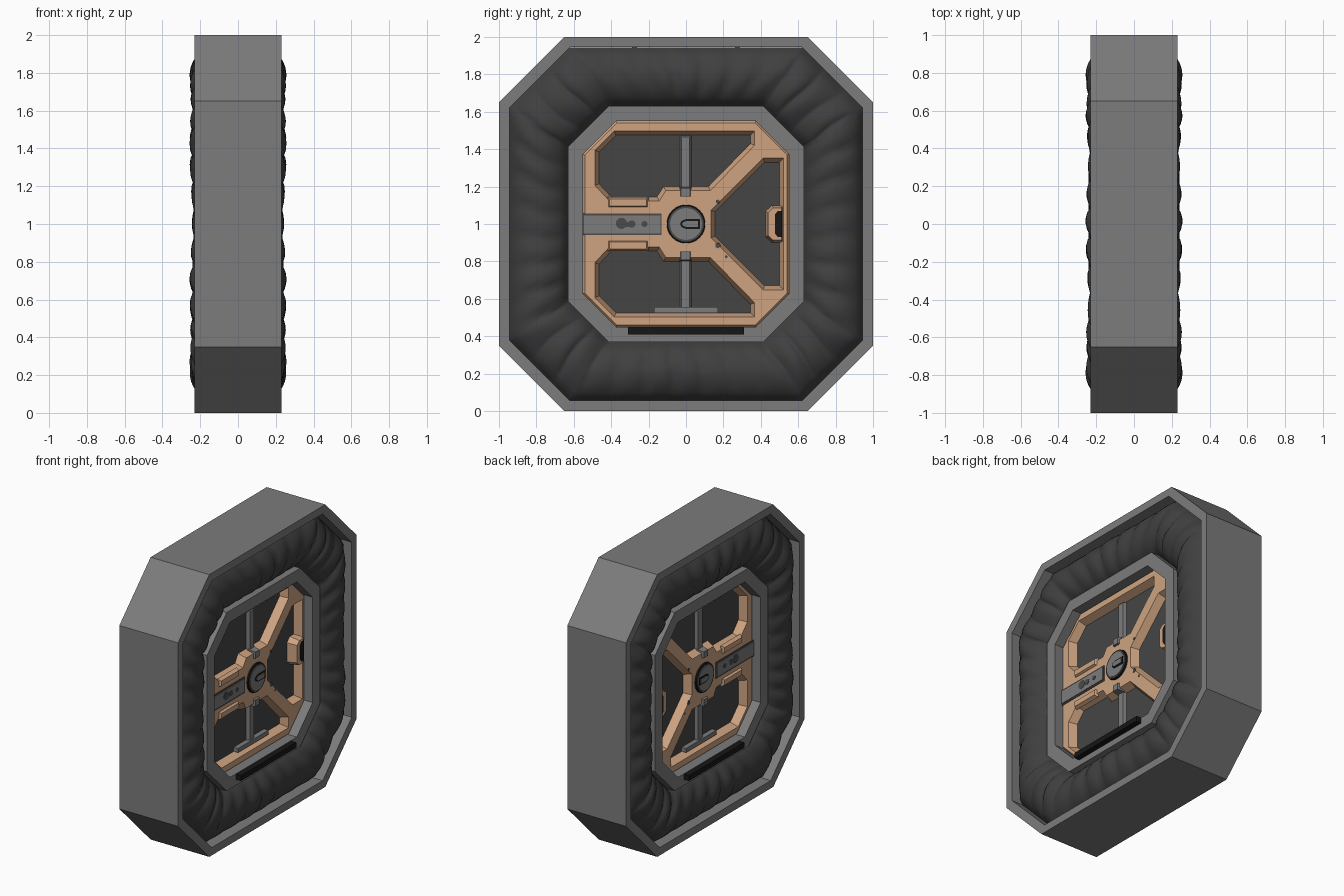
import bpy, bmesh, math
from mathutils import Vector

if "Cube" in bpy.data.objects:
    bpy.data.objects.remove(bpy.data.objects["Cube"])


def mat(name, r, g, b):
    m = bpy.data.materials.new(name)
    m.diffuse_color = (r, g, b, 1)
    m.use_nodes = True
    m.node_tree.nodes["Principled BSDF"].inputs["Base Color"].default_value = m.diffuse_color
    return m


GRAY = mat("frame gray", 0.2, 0.2, 0.2)
PAD = mat("padding charcoal", 0.05, 0.05, 0.05)
PANEL = mat("panel charcoal", 0.06, 0.06, 0.06)
ORANGE = mat("door orange", 0.62, 0.37, 0.22)
BLACK = mat("black", 0.008, 0.008, 0.008)
MARK = mat("mark gray", 0.07, 0.07, 0.07)


def finish(name, bm, material, smooth=False):
    me = bpy.data.meshes.new(name)
    bm.to_mesh(me)
    bm.free()
    me.materials.append(material)
    ob = bpy.data.objects.new(name, me)
    bpy.context.collection.objects.link(ob)
    for p in me.polygons:
        p.use_smooth = smooth
    return ob


def octagon(h, c):
    return [(h, -c), (h, c), (c, h), (-c, h), (-h, c), (-h, -c), (-c, -h), (c, -h)]


def rect(y0, y1, z0, z1):
    return [(y0, z0), (y1, z0), (y1, z1), (y0, z1)]


def circle(r, y=0, z=0, n=32):
    return [(y + r * math.cos(2 * math.pi * i / n), z + r * math.sin(2 * math.pi * i / n))
            for i in range(n)]


def offset(poly, d):
    """Push a counter-clockwise outline outwards by d."""
    out, n = [], len(poly)
    for i in range(n):
        a, b, c = (Vector(poly[(i + k) % n]) for k in (-1, 0, 1))
        e1, e2 = (b - a).normalized(), (c - b).normalized()
        n1, n2 = Vector((e1.y, -e1.x)), Vector((e2.y, -e2.x))
        out.append(tuple(b + (n1 + n2) / (1 + n1.dot(n2)) * d))
    return out


def flip_z(poly):
    return [(y, -z) for y, z in reversed(poly)]


def loop(bm, poly, x):
    return [bm.verts.new((x, y, z + 1)) for y, z in poly]


def bridge(bm, a, b):
    n = len(a)
    for i in range(n):
        bm.faces.new((a[i], a[(i + 1) % n], b[(i + 1) % n], b[i]))


def plates(name, polys, x0, x1, material, bevel=0.0):
    """Prisms on both faces of the door, optionally with sloped sides."""
    bm = bmesh.new()
    for poly in polys:
        for s in (1, -1):
            a = loop(bm, poly, s * x0)
            b = loop(bm, offset(poly, -bevel) if bevel else poly, s * x1)
            bridge(bm, a, b)
            bm.faces.new(a)
            bm.faces.new(b)
    bmesh.ops.recalc_face_normals(bm, faces=bm.faces)
    return finish(name, bm, material)


def ring(name, outer, inner, x, material):
    """Closed ring prism spanning -x..x."""
    bm = bmesh.new()
    loops = [loop(bm, p, d) for p, d in ((outer, -x), (outer, x), (inner, x), (inner, -x))]
    for i in range(4):
        bridge(bm, loops[i], loops[(i + 1) % 4])
    bmesh.ops.recalc_face_normals(bm, faces=bm.faces)
    return finish(name, bm, material)


def face_outward(bm):
    bm.normal_update()
    for f in bm.faces:
        if f.normal.x * f.calc_center_median().x < 0:
            f.normal_flip()


# Outer and inner frames
ring("outer_frame", octagon(1, 0.65), octagon(0.945, 0.62), 0.23, GRAY)
ring("inner_frame", octagon(0.632, 0.412), octagon(0.55, 0.373), 0.2, GRAY)

# Wrinkled padding ring between the frames
bm = bmesh.new()
outer, inner = octagon(0.945, 0.62), octagon(0.632, 0.412)
NS, NV = 36, 14
for s in (1, -1):
    rows, dist = [], 0.0
    for i in range(8):
        o0, o1 = Vector(outer[i]), Vector(outer[(i + 1) % 8])
        i0, i1 = Vector(inner[i]), Vector(inner[(i + 1) % 8])
        length = (o1 - o0).length
        folds = 7 if i % 2 == 0 else 3
        for k in range(NS):
            t = k / NS
            row = []
            for j in range(NV + 1):
                v = j / NV
                p = i0.lerp(i1, t).lerp(o0.lerp(o1, t), v)
                wob = t * folds + 0.12 * math.sin(5 * v + 2.1 * i + 3 * t)
                puff = abs(math.sin(math.pi * wob)) ** 0.6
                big = 0.5 + 0.5 * math.sin(9 * t + 1.7 * i)
                h = 0.085 + (0.018 + 0.014 * big) * puff
                x = 0.14 + h * math.sin(math.pi * v) ** 0.6 if 0 < v < 1 else 0.14
                row.append(bm.verts.new((s * x, p.x, p.y + 1)))
            rows.append(row)
    for i, a in enumerate(rows):
        b = rows[(i + 1) % len(rows)]
        for j in range(NV):
            bm.faces.new((a[j], a[j + 1], b[j + 1], b[j]))
face_outward(bm)
finish("padding", bm, PAD, smooth=True)

# Dark backing panel behind the door openings
plates("door_panel", [octagon(0.55, 0.373)], 0.0, 0.085, PANEL)

# Orange door skin with three sloped openings
upper = [(-0.375, 0.475), (-0.465, 0.385), (-0.465, 0.215), (-0.4, 0.145), (-0.155, 0.145),
         (-0.12, 0.2), (0.12, 0.2), (0.345, 0.43), (0.345, 0.475)]
side = [(0.155, -0.065), (0.42, -0.33), (0.5, -0.33), (0.5, 0.33), (0.42, 0.33), (0.155, 0.065)]
bm = bmesh.new()
for s in (1, -1):
    edges = []
    rim = loop(bm, octagon(0.54, 0.369), s * 0.14)
    bridge(bm, rim, loop(bm, octagon(0.55, 0.373), s * 0.125))
    fronts = [rim]
    for hole in (upper, flip_z(upper), side):
        front = loop(bm, offset(hole, 0.022), s * 0.14)
        bridge(bm, front, loop(bm, hole, s * 0.085))
        fronts.append(front)
    for f in fronts:
        for i in range(len(f)):
            edges.append(bm.edges.get((f[i], f[(i + 1) % len(f)])))
    bmesh.ops.triangle_fill(bm, edges=edges, use_beauty=True)
face_outward(bm)
finish("door_skin", bm, ORANGE)

# Raised lips beside the latch bar
lip = rect(-0.42, -0.2, 0.085, 0.145)
plates("latch_lips", [lip, flip_z(lip)], 0.13, 0.155, ORANGE, bevel=0.012)

# Latch bar with dark edging and worn marks
plates("latch_edge", [rect(-0.55, -0.13, -0.06, 0.055)], 0.13, 0.144, MARK)
plates("latch_bar", [rect(-0.545, -0.137, -0.05, 0.045)], 0.13, 0.15, GRAY)
plates("latch_marks", [circle(0.03, -0.345, 0.003, 14), circle(0.02, -0.29, 0, 12),
                       circle(0.016, -0.222, 0, 12)], 0.149, 0.152, MARK)
plates("latch_mark_link", [rect(-0.34, -0.29, -0.015, 0.012)], 0.149, 0.1515, MARK)

# Vertical struts across the windows, with clips on the hub
strut = rect(-0.035, 0.03, 0.14, 0.475)
plates("window_struts", [strut, flip_z(strut)], 0.08, 0.11, GRAY, bevel=0.01)
clip = rect(-0.035, 0.03, 0.14, 0.2)
plates("strut_clips", [clip, flip_z(clip)], 0.1, 0.155, GRAY, bevel=0.008)
plates("strut_foot", [rect(-0.17, 0.17, -0.475, -0.445)], 0.08, 0.12, GRAY)

# Round hub: black rim, gray dial, slotted turn key
plates("hub_rim", [circle(0.107)], 0.12, 0.15, BLACK, bevel=0.006)
plates("hub_ring", [circle(0.094)], 0.14, 0.153, MARK)
plates("hub_dial", [circle(0.085)], 0.14, 0.156, GRAY)
slot = [(0.075, -0.026), (0.075, 0.026), (0, 0.026), (-0.022, 0.018), (-0.033, 0),
        (-0.022, -0.018), (0, -0.026)]
plates("key_recess", [slot], 0.15, 0.159, BLACK)
plates("key_grip", [offset(slot, -0.01)], 0.15, 0.163, GRAY)

# Lock tab on the side border
tab = [(0.525, -0.1), (0.525, 0.1), (0.46, 0.1), (0.425, 0.068), (0.425, -0.068), (0.46, -0.1)]
plates("lock_tab", [tab], 0.085, 0.155, ORANGE, bevel=0.014)
plates("lock_slot", [[(0.512, -0.07), (0.512, 0.07), (0.49, 0.07), (0.475, 0.05),
                      (0.475, -0.05), (0.49, -0.07)]], 0.15, 0.158, BLACK)

# Small worn spots on the diagonal struts
plates("worn_spots", [circle(0.016, 0.17, -0.115, 5), circle(0.012, 0.17, 0.12, 5),
                      circle(0.009, 0.215, -0.175, 5)], 0.139, 0.142, MARK)

# Black sill handle at the bottom
plates("sill_handle", [rect(-0.31, 0.31, -0.59, -0.553)], 0.19, 0.24, BLACK)
